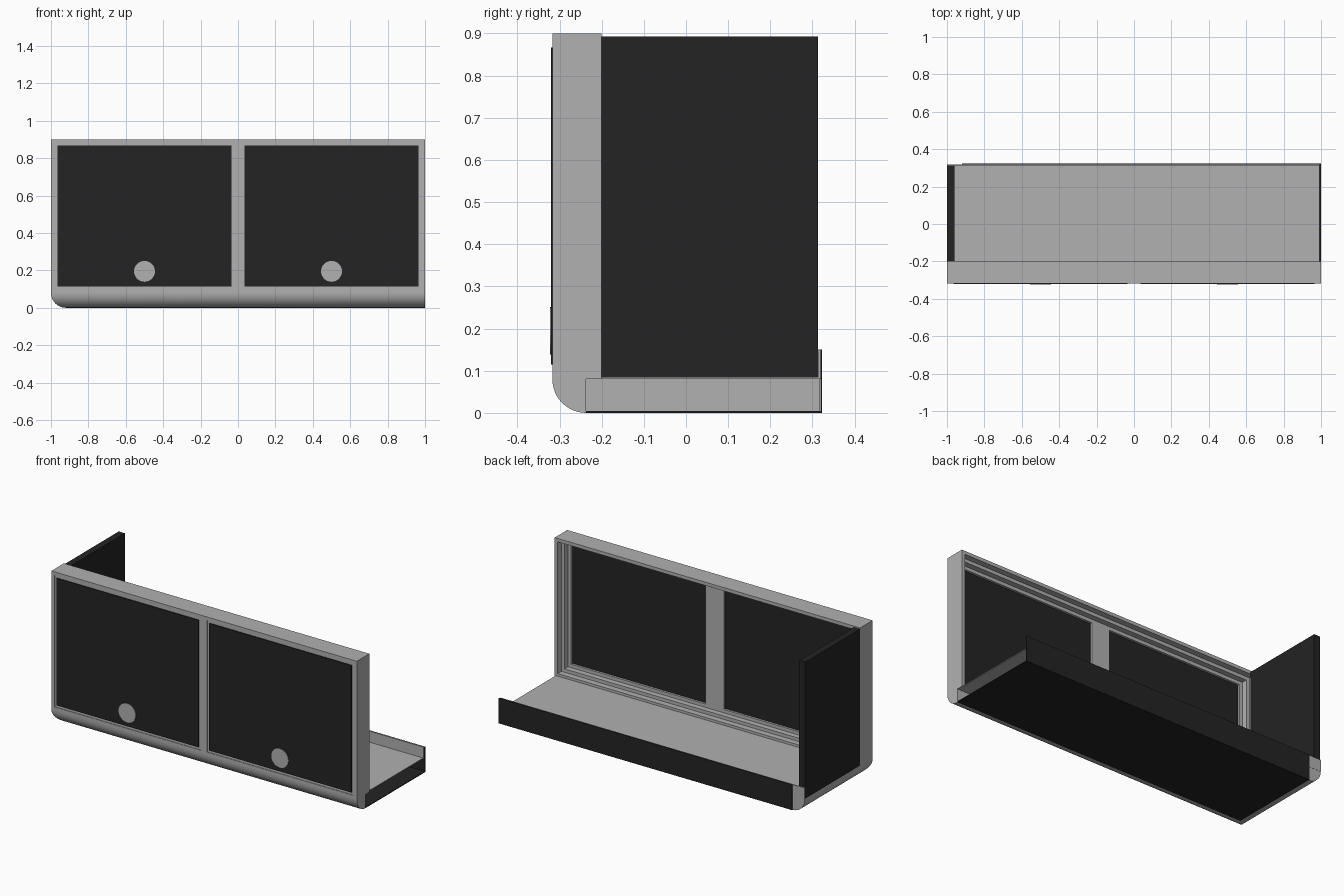
import bpy, bmesh, math
from mathutils import Matrix

if "Cube" in bpy.data.objects:
    bpy.data.objects.remove(bpy.data.objects["Cube"], do_unlink=True)


def material(name, value):
    m = bpy.data.materials.new(name)
    m.use_nodes = True
    colour = (value, value, value, 1)
    m.diffuse_color = colour
    m.node_tree.nodes["Principled BSDF"].inputs["Base Color"].default_value = colour
    return m


GREY = material("light grey", 0.44)
DARK = material("charcoal", 0.017)


def finish(name, bm, mat):
    bmesh.ops.recalc_face_normals(bm, faces=bm.faces)
    mesh = bpy.data.meshes.new(name)
    bm.to_mesh(mesh)
    bm.free()
    mesh.materials.append(mat)
    obj = bpy.data.objects.new(name, mesh)
    bpy.context.collection.objects.link(obj)
    return obj


def box(name, x, y, z, mat):
    """Box from three (low, high) ranges."""
    bm = bmesh.new()
    bmesh.ops.create_cube(bm, size=1)
    for v in bm.verts:
        v.co = [r[0] if c < 0 else r[1] for c, r in zip(v.co, (x, y, z))]
    return finish(name, bm, mat)


def ring(name, outer, inset, y, mat):
    """Rectangular frame; outer is (x0, x1, z0, z1)."""
    x0, x1, z0, z1 = outer
    bm = bmesh.new()
    loops = []
    for depth in y:
        for i in (0, inset):
            corners = [(x0 + i, z0 + i), (x1 - i, z0 + i),
                       (x1 - i, z1 - i), (x0 + i, z1 - i)]
            loops.append([bm.verts.new((cx, depth, cz)) for cx, cz in corners])
    for a, b in ((0, 1), (2, 3), (0, 2), (1, 3)):
        for k in range(4):
            n = (k + 1) % 4
            bm.faces.new((loops[a][k], loops[a][n], loops[b][n], loops[b][k]))
    return finish(name, bm, mat)


FRONT, BACK, R = -0.317, 0.323, 0.08

# Rounded base rail: quarter-round section mitred along the front and one side
profile = [(R, R), (0, R)]
for k in range(1, 13):
    a = k / 12 * math.pi / 2
    profile.append((R - R * math.cos(a), R - R * math.sin(a)))
bm = bmesh.new()
sections = [
    [bm.verts.new((1, FRONT + o, z)) for o, z in profile],
    [bm.verts.new((-1 + o, FRONT + o, z)) for o, z in profile],
    [bm.verts.new((-1 + o, 0.318, z)) for o, z in profile],
]
count = len(profile)
for s, t in zip(sections, sections[1:]):
    for k in range(count):
        n = (k + 1) % count
        bm.faces.new((s[k], s[n], t[n], t[k]))
bm.faces.new(sections[0])
bm.faces.new(sections[-1])
rail = finish("base_rail", bm, GREY)
bpy.ops.object.select_all(action="DESELECT")
rail.select_set(True)
bpy.context.view_layer.objects.active = rail
bpy.ops.object.shade_smooth_by_angle(angle=math.radians(30))

# Front frame with stepped rear rebate
ring("front_frame", (-1, 1, 0.08, 0.9), 0.02, (FRONT, -0.2), GREY)
ring("rebate_step", (-0.98, 0.98, 0.1, 0.88), 0.02, (-0.281, -0.235), GREY)
ring("retaining_step", (-0.96, 0.96, 0.12, 0.86), 0.02, (-0.281, -0.268), GREY)
box("front_post", (-0.02, 0.02), (FRONT, -0.281), (0.1, 0.88), GREY)
box("rear_post", (-0.06, 0.06), (-0.281, -0.268), (0.12, 0.86), GREY)

# Two doors, each with a bead and a round handle
for side, c in (("right", -0.5), ("left", 0.5)):
    ring(side + "_door_bead", (c - 0.48, c + 0.48, 0.1, 0.88), 0.014,
         (FRONT + 0.003, -0.281), GREY)
    box(side + "_door", (c - 0.465, c + 0.465), (-0.32, -0.281), (0.115, 0.867), DARK)
    bm = bmesh.new()
    bmesh.ops.create_cone(bm, cap_ends=True, segments=32, radius1=0.056,
                          radius2=0.056, depth=0.005)
    bmesh.ops.transform(bm, verts=bm.verts, matrix=Matrix.Translation(
        (c, -0.3205, 0.195)) @ Matrix.Rotation(math.pi / 2, 4, "X"))
    finish(side + "_handle", bm, GREY)

# Hollow tray: floor sheet, underside sheet and rear lip
box("tray_floor", (-1, 0.993), (-0.2, 0.313), (0.08, 0.085), GREY)
box("tray_underside", (-0.92, 1), (FRONT + R, BACK), (0, 0.005), DARK)
box("rear_lip_lining", (-1, 0.995), (0.313, 0.319), (0.08, 0.15), GREY)
box("rear_lip", (-0.92, 1), (0.319, BACK), (0.005, 0.15), DARK)

# Tall side panel
box("side_panel", (-1, -0.96), (-0.2, 0.313), (0.085, 0.893), DARK)
